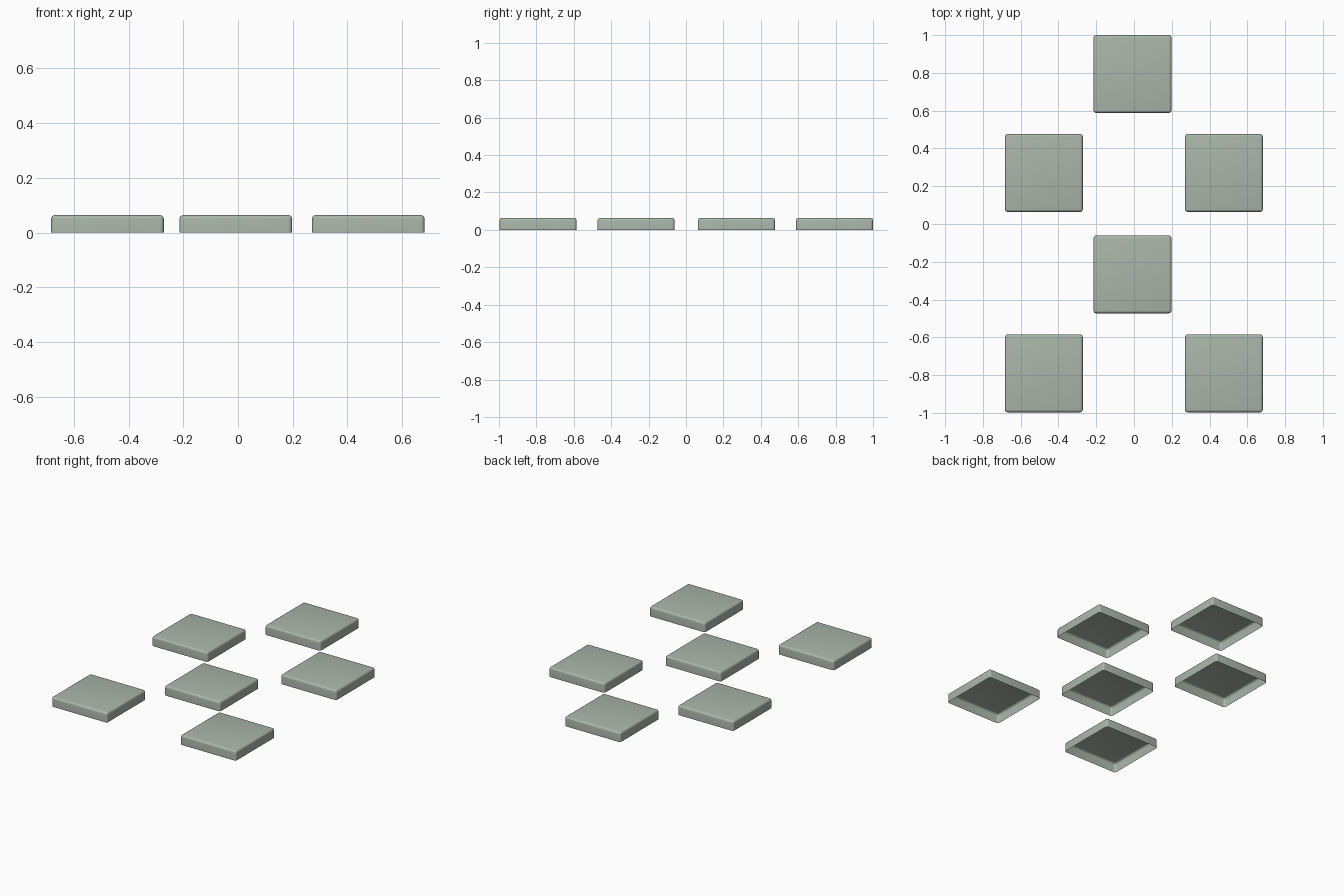
import bpy, bmesh

if "Cube" in bpy.data.objects:
    bpy.data.objects.remove(bpy.data.objects["Cube"])

SIZE, HEIGHT, ROUND = 0.412, 0.064, 0.014

mat = bpy.data.materials.new("sage green")
mat.diffuse_color = (0.40, 0.47, 0.40, 1)
mat.use_nodes = True
mat.node_tree.nodes["Principled BSDF"].inputs["Base Color"].default_value = mat.diffuse_color


def key_cap(name, x, y):
    """Hollow square cap, open underneath, with softly rounded top and corners."""
    bm = bmesh.new()
    bmesh.ops.create_cube(bm, size=1)
    for v in bm.verts:
        v.co.x *= SIZE
        v.co.y *= SIZE
        v.co.z = (v.co.z + 0.5) * HEIGHT
    # open bottom
    bottom = [f for f in bm.faces if f.normal.z < -0.5]
    bmesh.ops.delete(bm, geom=bottom, context='FACES_ONLY')
    # round the top rim and upright corners
    edges = [e for e in bm.edges if not e.is_boundary]
    bmesh.ops.bevel(bm, geom=edges, offset=ROUND, segments=4, profile=0.5,
                    affect='EDGES', clamp_overlap=True)
    for f in bm.faces:
        f.smooth = True
    me = bpy.data.meshes.new(name)
    bm.to_mesh(me)
    bm.free()
    me.materials.append(mat)
    ob = bpy.data.objects.new(name, me)
    ob.location = (x, y, 0)
    bpy.context.collection.objects.link(ob)


# two staggered groups of three caps
for group, dy in (("back", 0.0), ("front", -1.061)):
    key_cap(group + "_middle_cap", -0.008, 0.794 + dy)
    key_cap(group + "_left_cap", -0.477, 0.270 + dy)
    key_cap(group + "_right_cap", 0.476, 0.270 + dy)
